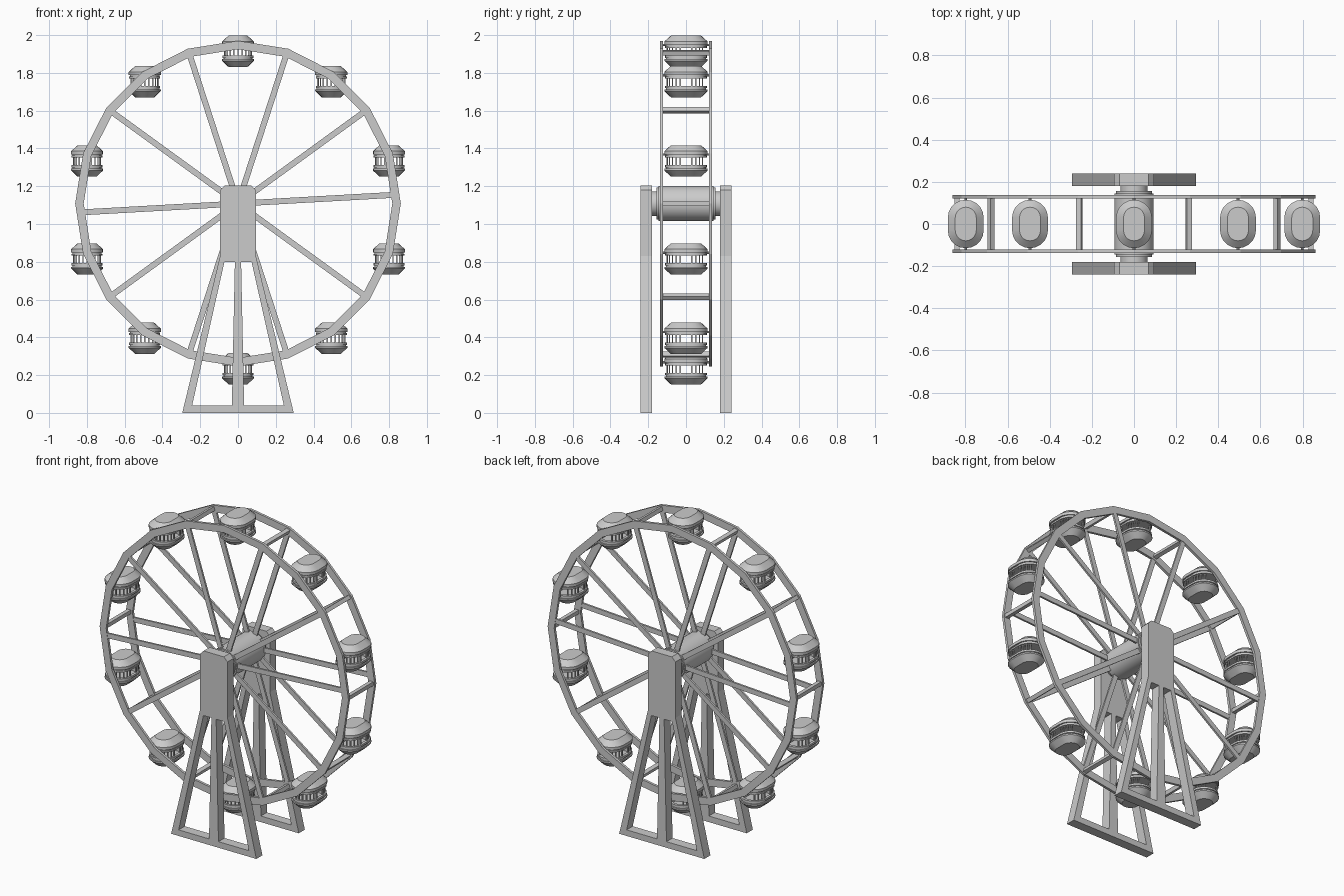
import bpy, bmesh
from math import sin, cos, pi, radians
from mathutils import Vector

if "Cube" in bpy.data.objects:
    bpy.data.objects.remove(bpy.data.objects["Cube"], do_unlink=True)

grey = bpy.data.materials.new("light_grey")
grey.use_nodes = True
grey.diffuse_color = (0.6, 0.6, 0.6, 1)
grey.node_tree.nodes["Principled BSDF"].inputs["Base Color"].default_value = (0.6, 0.6, 0.6, 1)

HUB_Z = 1.108      # wheel axis height
RIM_OUT, RIM_IN = 0.862, 0.817
PIN_R = 0.84       # radius of cabin pins and cross bars
RIM_Y = 0.13


def finish(name, bm, smooth=False):
    bmesh.ops.recalc_face_normals(bm, faces=bm.faces)
    mesh = bpy.data.meshes.new(name)
    bm.to_mesh(mesh)
    bm.free()
    mesh.materials.append(grey)
    obj = bpy.data.objects.new(name, mesh)
    bpy.context.collection.objects.link(obj)
    if smooth:
        bpy.ops.object.select_all(action="DESELECT")
        obj.select_set(True)
        bpy.context.view_layer.objects.active = obj
        bpy.ops.object.shade_smooth_by_angle(angle=radians(30))
    return obj


def loft(bm, rings, loop=False):
    """Skin a list of point rings; cap the ends unless it loops."""
    rows = [[bm.verts.new(p) for p in ring] for ring in rings]
    n = len(rows[0])
    pairs = list(zip(rows, rows[1:])) + ([(rows[-1], rows[0])] if loop else [])
    for a, b in pairs:
        for i in range(n):
            j = (i + 1) % n
            bm.faces.new((a[i], a[j], b[j], b[i]))
    if not loop:
        bm.faces.new(rows[0])
        bm.faces.new(rows[-1])


def prism(bm, outline, y0, y1):
    """Extrude an x-z outline along y."""
    loft(bm, [[(x, y, z) for x, z in outline] for y in (y0, y1)])


def polar(r, angle):
    """Point on the wheel, angle clockwise from the top."""
    return r * sin(angle), HUB_Z + r * cos(angle)


def circle(r, n, y):
    return [(x, y, z) for x, z in (polar(r, 2 * pi * i / n) for i in range(n))]


def bar(bm, p, q, width, y0, y1):
    a, b = Vector(p), Vector(q)
    side = (b - a).orthogonal().normalized() * width / 2
    prism(bm, [a + side, b + side, b - side, a - side], y0, y1)


# Rims and spokes on both sides
for label, s in (("front", -1), ("back", 1)):
    ya, yb = s * (RIM_Y - 0.008), s * (RIM_Y + 0.008)
    bm = bmesh.new()
    loft(bm, [circle(RIM_OUT, 20, ya), circle(RIM_OUT, 20, yb),
              circle(RIM_IN, 20, yb), circle(RIM_IN, 20, ya)], loop=True)
    finish(label + "_rim", bm)

    bm = bmesh.new()
    for k in range(10):
        angle = radians(18 + 36 * k)
        if k in (2, 7):            # the level pair is slightly tilted
            angle -= radians(3.2)
        bar(bm, polar(0.02, angle), polar(0.832, angle), 0.031, s * 0.124, s * 0.136)
    finish(label + "_spokes", bm)

# Cross bars joining the rims
bm = bmesh.new()
for k in range(10):
    angle = radians(18 + 36 * k)
    bar(bm, polar(PIN_R - 0.012, angle), polar(PIN_R + 0.012, angle), 0.024, -RIM_Y, RIM_Y)
finish("cross_bars", bm)

# Hub drum and axle
bm = bmesh.new()
loft(bm, [circle(r, 40, y) for r, y in
          ((0.065, -0.19), (0.065, -0.157), (0.085, -0.157), (0.085, -0.145),
           (0.093, -0.145), (0.093, 0.145), (0.085, 0.145), (0.085, 0.157),
           (0.065, 0.157), (0.065, 0.19))])
finish("hub", bm, smooth=True)

# Support towers
for label, s in (("front", -1), ("back", 1)):
    y0, y1 = s * 0.18, s * 0.24
    bm = bmesh.new()
    prism(bm, [(-0.095, 0.8), (0.095, 0.8), (0.095, 1.18), (0.07, 1.205),
               (-0.07, 1.205), (-0.095, 1.18)], y0, y1)
    finish(label + "_bearing_block", bm)
    bm = bmesh.new()
    for m in (-1, 1):
        prism(bm, [(m * x, z) for x, z in
                   ((0.295, 0), (0.095, 0.83), (0.065, 0.83), (0.245, 0.03))], y0, y1)
    prism(bm, [(-0.033, 0.02), (0.033, 0.02), (0.016, 0.82), (-0.016, 0.82)], y0, y1)
    prism(bm, [(-0.295, 0), (0.295, 0), (0.286, 0.038), (-0.286, 0.038)], y0, y1)
    finish(label + "_legs", bm)


# Cabins: rounded lower tub, open windows with posts, tapered roof
def stadium(inset, z, cx, cz, steps=10):
    r, half = 0.085 - inset, 0.03
    pts = []
    for end in (0, 1):
        for i in range(steps + 1):
            a = pi * end + pi * i / steps
            pts.append((cx + r * cos(a), r * sin(a) + half * (1 - 2 * end), cz + z))
    return pts


TUB = ((0.035, -0.083), (0, -0.05), (0, -0.041), (0.008, -0.041), (0.008, -0.034),
       (0.003, -0.034), (0.003, -0.022), (0.02, -0.022), (0.02, -0.055))
ROOF = ((0.012, 0.018), (0.003, 0.018), (0.003, 0.028), (0.008, 0.028),
        (0.008, 0.034), (0, 0.034), (0, 0.052), (0.035, 0.083))

for k in range(10):
    angle = radians(36 * k)
    cx, pin_z = polar(PIN_R, angle)
    cz = pin_z - 0.034
    bm = bmesh.new()
    loft(bm, [stadium(i, z, cx, cz) for i, z in TUB])
    loft(bm, [stadium(i, z, cx, cz) for i, z in ROOF])
    # Window posts, leaving a doorway at the back end
    for x, y, z in stadium(0.014, 0, cx, cz):
        if y > 0.08 and abs(x - cx) < 0.04:
            continue
        w = 0.0035
        corners = ((-w, -w), (w, -w), (w, w), (-w, w))
        loft(bm, [[(x + dx, y + dy, cz + h) for dx, dy in corners] for h in (-0.024, 0.02)])
    # Pin carrying the cabin between the rims
    loft(bm, [[(cx + 0.006 * cos(a), y, pin_z + 0.006 * sin(a))
               for a in (i * pi / 4 for i in range(8))] for y in (-RIM_Y, RIM_Y)])
    finish("cabin_%d" % (k + 1), bm, smooth=True)
